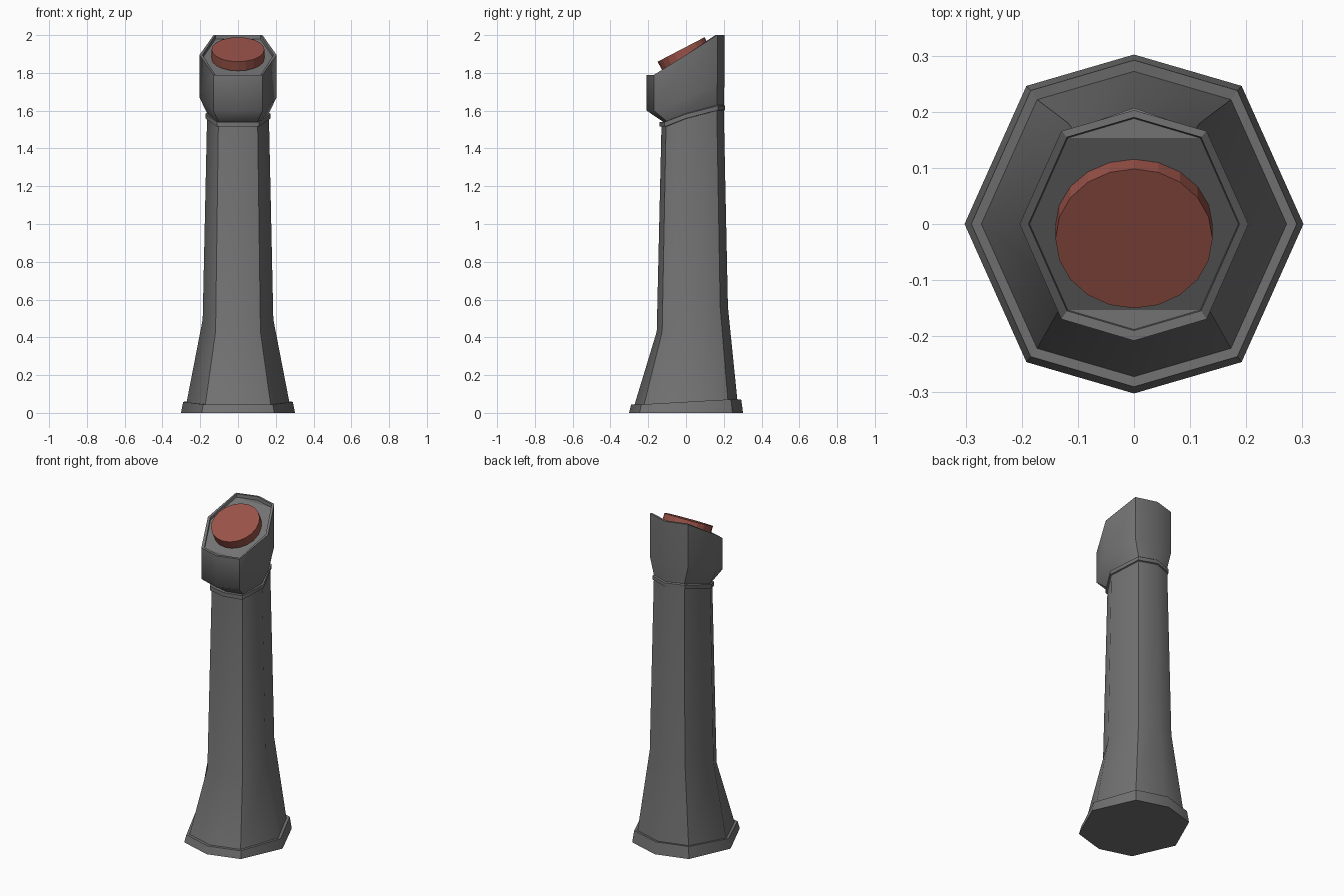
import bpy, bmesh, math
from mathutils import Matrix, Vector

if "Cube" in bpy.data.objects:
    bpy.data.objects.remove(bpy.data.objects["Cube"])


def ring(bm, rx, yf, yb, zf, zb):
    """Eight-sided ring: the front three points sit at zf, the back three at zb."""
    cx, k, zm = rx * 0.635, 0.815, (zf + zb) / 2
    pts = [(0, yf, zf), (cx, yf * k, zf), (rx, 0, zm), (cx, yb * k, zb),
           (0, yb, zb), (-cx, yb * k, zb), (-rx, 0, zm), (-cx, yf * k, zf)]
    return [bm.verts.new(p) for p in pts]


def finish(name, bm, color):
    mesh = bpy.data.meshes.new(name)
    bm.to_mesh(mesh)
    bm.free()
    obj = bpy.data.objects.new(name, mesh)
    bpy.context.collection.objects.link(obj)
    mat = bpy.data.materials.new(name + "_paint")
    mat.diffuse_color = color
    mat.use_nodes = True
    mat.node_tree.nodes["Principled BSDF"].inputs["Base Color"].default_value = mat.diffuse_color
    mesh.materials.append(mat)
    return obj


def loft(name, sections, soft, color):
    """Skin a stack of rings; corner columns and all rings not in soft stay sharp."""
    bm = bmesh.new()
    rings = [ring(bm, *s) for s in sections]
    for a, b in zip(rings, rings[1:]):
        for i in range(8):
            j = (i + 1) % 8
            bm.faces.new((a[i], a[j], b[j], b[i])).smooth = True
    # caps made of slanted strips
    for r in (rings[0], rings[-1]):
        for idx in ((7, 0, 1), (7, 1, 2, 6), (6, 2, 3, 5), (5, 3, 4)):
            bm.faces.new([r[i] for i in idx])
    for a, b in zip(rings, rings[1:]):
        for i in (1, 3, 5, 7):
            bm.edges.get((a[i], b[i])).smooth = False
    for n, r in enumerate(rings):
        if n not in soft:
            for i in range(8):
                bm.edges.get((r[i], r[(i + 1) % 8])).smooth = False
    bmesh.ops.recalc_face_normals(bm, faces=bm.faces)
    return finish(name, bm, color)


# Each section: half width, front y, back y, front z, back z
# Foot plinth, flared shaft, collar and head in one continuous skin
loft("pedestal", [
    (0.302, -0.302, 0.302, 0.0, 0.0),
    (0.290, -0.290, 0.292, 0.045, 0.072),
    (0.272, -0.272, 0.272, 0.045, 0.068),
    (0.187, -0.155, 0.222, 0.43, 0.56),
    (0.164, -0.130, 0.200, 1.515, 1.60),
    (0.173, -0.140, 0.207, 1.515, 1.603),
    (0.173, -0.140, 0.207, 1.54, 1.625),
    (0.163, -0.120, 0.200, 1.54, 1.63),
    (0.204, -0.208, 0.203, 1.60, 1.74),
    (0.204, -0.208, 0.203, 1.79, 2.0),
    (0.188, -0.190, 0.190, 1.79, 2.0),
    (0.186, -0.188, 0.188, 1.782, 1.980),
], soft=(3, 8), color=(0.17, 0.17, 0.17, 1))

# Tilted push button
bm = bmesh.new()
tilt = math.radians(27.5)
normal = Vector((0, -math.sin(tilt), math.cos(tilt)))
depth = 0.055
center = Vector((0, -0.026, 1.924)) - normal * depth / 2
bmesh.ops.create_cone(bm, cap_ends=True, segments=20, radius1=0.14, radius2=0.14,
                      depth=depth,
                      matrix=Matrix.Translation(center) @ Matrix.Rotation(tilt, 4, 'X'))
finish("button", bm, (0.32, 0.085, 0.065, 1))
